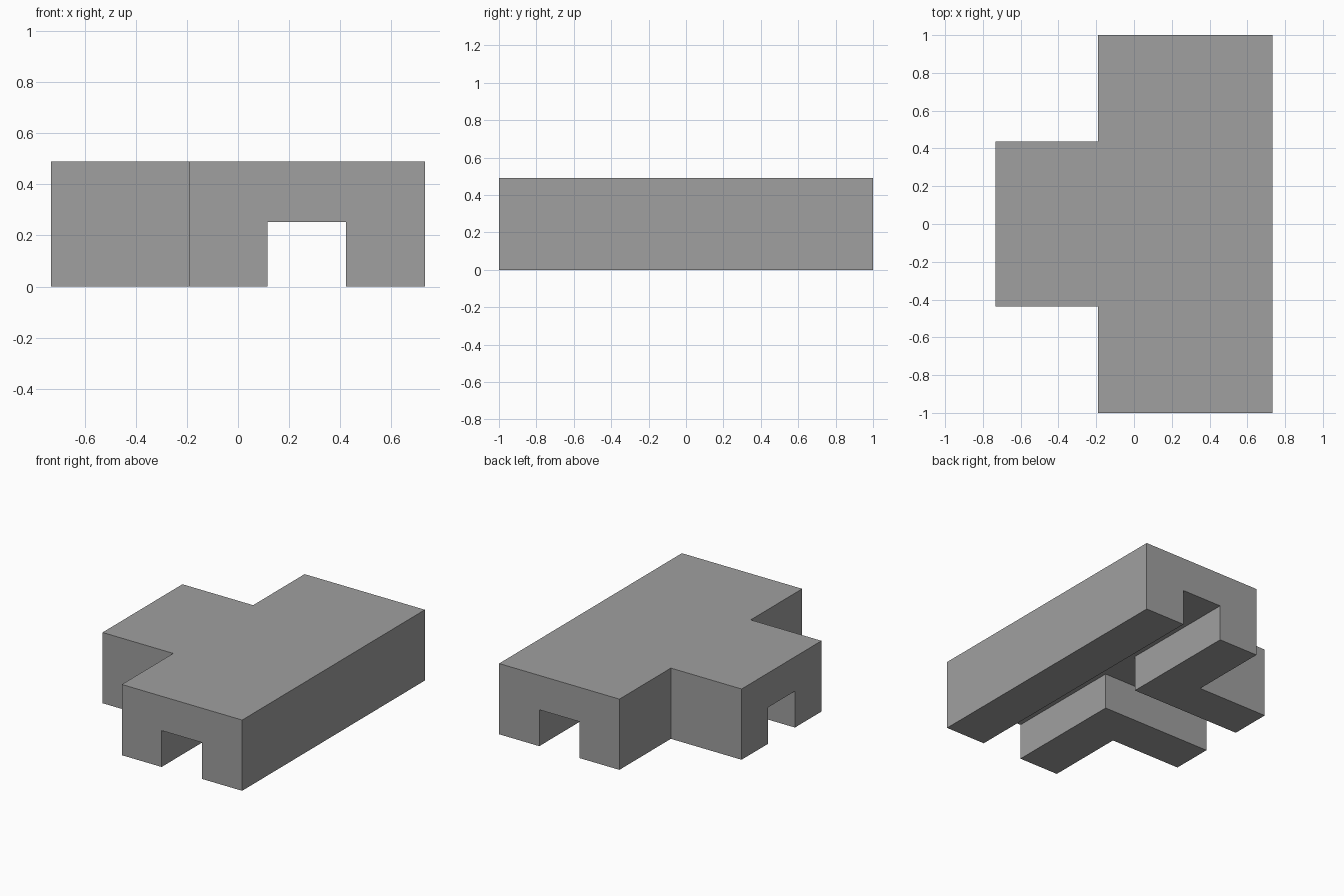
import bpy
import bmesh

if "Cube" in bpy.data.objects:
    bpy.data.objects.remove(bpy.data.objects["Cube"])


def t_prism(name, x_stem, x0, x1, half_stem, half_bar, z0, z1):
    """Extruded T outline: a bar along y with a stem towards -x."""
    outline = [(x0, -half_bar), (x1, -half_bar), (x1, half_bar), (x0, half_bar),
               (x0, half_stem), (x_stem, half_stem),
               (x_stem, -half_stem), (x0, -half_stem)]
    bm = bmesh.new()
    base = bm.faces.new([bm.verts.new((x, y, z0)) for x, y in outline])
    top = bmesh.ops.extrude_face_region(bm, geom=[base])["geom"]
    bmesh.ops.translate(bm, vec=(0, 0, z1 - z0),
                        verts=[g for g in top if isinstance(g, bmesh.types.BMVert)])
    bmesh.ops.recalc_face_normals(bm, faces=bm.faces[:])
    mesh = bpy.data.meshes.new(name)
    bm.to_mesh(mesh)
    bm.free()
    obj = bpy.data.objects.new(name, mesh)
    bpy.context.collection.objects.link(obj)
    return obj


grey = bpy.data.materials.new("plain_grey")
grey.diffuse_color = (0.35, 0.35, 0.35, 1)
grey.use_nodes = True
grey.node_tree.nodes["Principled BSDF"].inputs["Base Color"].default_value = grey.diffuse_color

# T-shaped block
block = t_prism("t_junction_block", -0.732, -0.19, 0.732, 0.437, 1.0, 0.0, 0.49)
block.data.materials.append(grey)

# T-shaped channel cut through the underside
cutter = t_prism("channel_cutter", -0.9, 0.115, 0.424, 0.147, 1.2, -0.2, 0.252)
cutter.data.materials.append(grey)
cutter.hide_render = True

cut = block.modifiers.new("channel", 'BOOLEAN')
cut.operation = 'DIFFERENCE'
cut.solver = 'EXACT'
cut.object = cutter

# Bake the cut and drop the helper
bpy.context.view_layer.update()
evaluated = block.evaluated_get(bpy.context.evaluated_depsgraph_get())
result = bpy.data.meshes.new_from_object(evaluated)
block.modifiers.clear()
block.data = result
bpy.data.objects.remove(cutter)
